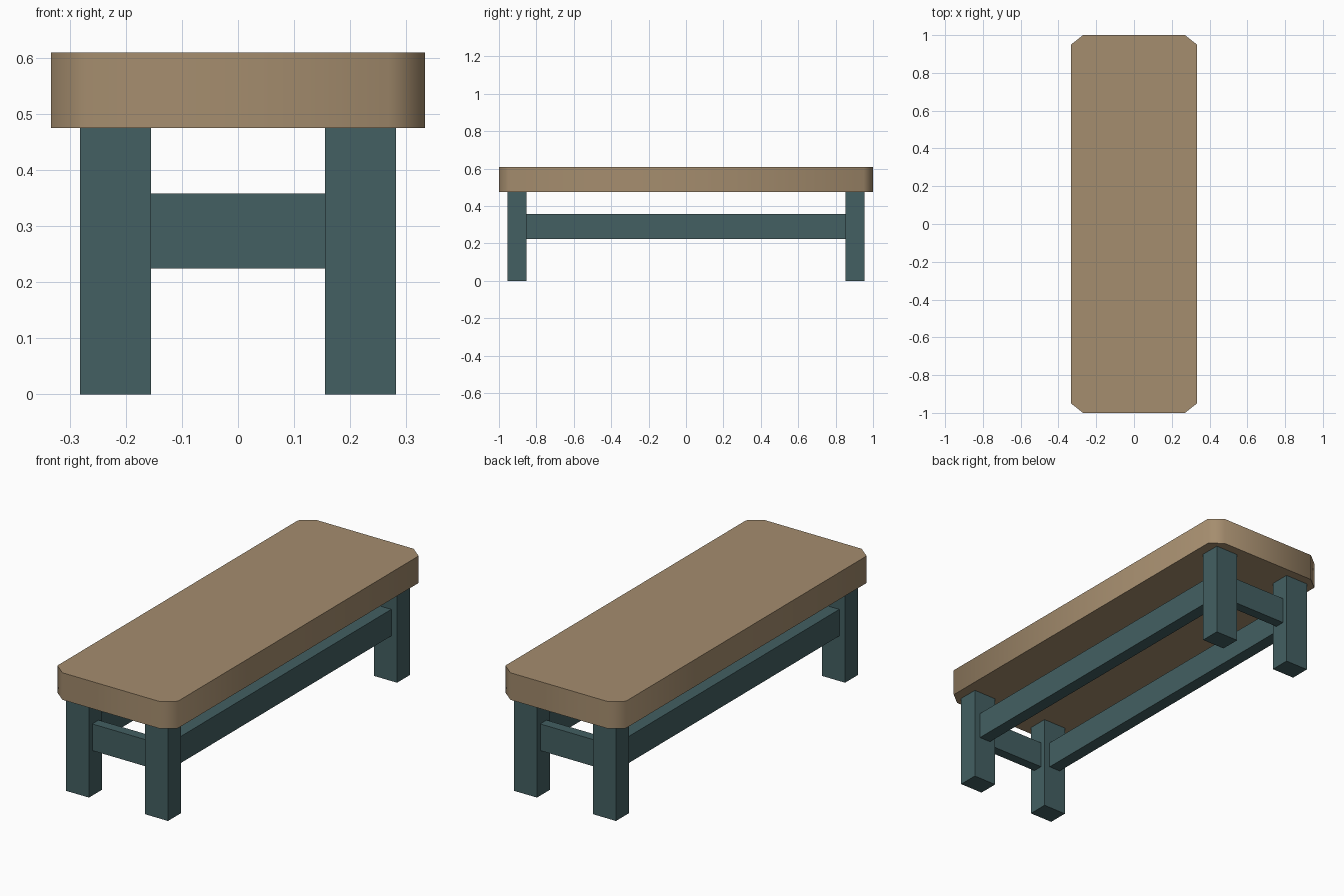
import bpy
import bmesh
import math

cube = bpy.data.objects.get("Cube")
if cube:
    bpy.data.objects.remove(cube, do_unlink=True)


def material(name, color):
    mat = bpy.data.materials.new(name)
    mat.use_nodes = True
    mat.diffuse_color = color
    mat.node_tree.nodes["Principled BSDF"].inputs["Base Color"].default_value = color
    return mat


wood = material("warm wood", (0.375, 0.266, 0.156, 1))
paint = material("dark teal paint", (0.056, 0.116, 0.122, 1))


def add_object(name, bm, mat):
    bmesh.ops.recalc_face_normals(bm, faces=bm.faces)
    mesh = bpy.data.meshes.new(name)
    bm.to_mesh(mesh)
    bm.free()
    mesh.materials.append(mat)
    obj = bpy.data.objects.new(name, mesh)
    bpy.context.collection.objects.link(obj)
    return obj


def box(name, x, y, z, mat):
    """Box spanning the given (low, high) ranges."""
    bm = bmesh.new()
    bmesh.ops.create_cube(bm, size=1)
    for v in bm.verts:
        for i, (low, high) in enumerate((x, y, z)):
            v.co[i] = high if v.co[i] > 0 else low
    return add_object(name, bm, mat)


def span(side, low, high):
    return sorted((side * low, side * high))


# Seat: clipped-corner slab with softly shaded sides
W, L, CUT_X, CUT_Y = 0.333, 1.0, 0.063, 0.05
SEAT_Z, TOP_Z = 0.475, 0.61
corner = [(W, L - CUT_Y), (W - CUT_X, L)]
half = corner + [(-x, y) for x, y in reversed(corner)]
outline = half + [(-x, -y) for x, y in half]
bm = bmesh.new()
base = bm.faces.new([bm.verts.new((x, y, SEAT_Z)) for x, y in outline])
top = bmesh.ops.extrude_face_region(bm, geom=[base], use_keep_orig=True)
bmesh.ops.translate(bm, vec=(0, 0, TOP_Z - SEAT_Z),
                    verts=[g for g in top["geom"] if isinstance(g, bmesh.types.BMVert)])
seat = add_object("seat", bm, wood)
bpy.ops.object.select_all(action="DESELECT")
seat.select_set(True)
bpy.context.view_layer.objects.active = seat
bpy.ops.object.shade_smooth_by_angle(angle=math.radians(60))

# Legs and the rails set in between them
LEG_X, LEG_Y, RAIL_Z = (0.155, 0.282), (0.853, 0.955), (0.225, 0.358)
for sx, side in ((1, "left"), (-1, "right")):
    for sy, end in ((-1, "front"), (1, "back")):
        box(f"{end}_{side}_leg", span(sx, *LEG_X), span(sy, *LEG_Y), (0, SEAT_Z), paint)
    box(f"{side}_rail", span(sx, 0.187, 0.25), (-LEG_Y[0], LEG_Y[0]), RAIL_Z, paint)
for sy, end in ((-1, "front"), (1, "back")):
    box(f"{end}_rail", (-LEG_X[0], LEG_X[0]), span(sy, 0.879, 0.929), RAIL_Z, paint)
